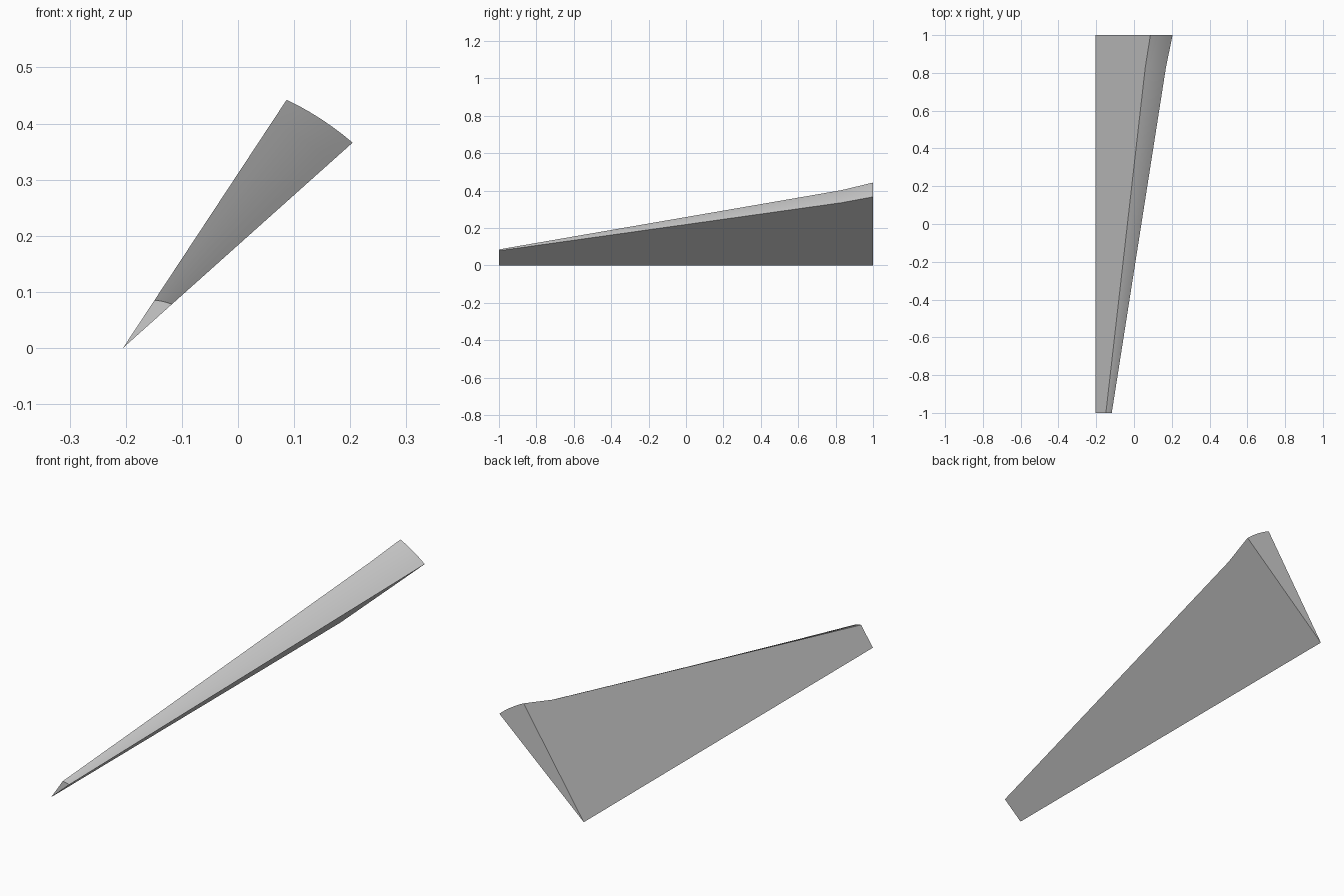
import bpy, bmesh
from math import sin, cos, radians

if "Cube" in bpy.data.objects:
    bpy.data.objects.remove(bpy.data.objects["Cube"])

APEX_X = -0.205
SEGMENTS = 6
A_TOP, A_LOW = radians(56.6), radians(41.8)
# y position, radius at upper edge, radius at lower edge
STATIONS = [(-1.0, 0.102, 0.117), (0.83, 0.481, 0.502), (1.0, 0.53, 0.549)]

bm = bmesh.new()


def section(y, r_top, r_low):
    """Pie-slice outline: apex followed by the curved outer edge."""
    ring = [bm.verts.new((APEX_X, y, 0))]
    for i in range(SEGMENTS + 1):
        t = i / SEGMENTS
        a = A_TOP + (A_LOW - A_TOP) * t
        r = r_top + (r_low - r_top) * t
        ring.append(bm.verts.new((APEX_X + r * cos(a), y, r * sin(a))))
    return ring


# Loft the tapering slice and close both ends
rings = [section(*s) for s in STATIONS]
for a, b in zip(rings, rings[1:]):
    n = len(a)
    for i in range(n):
        j = (i + 1) % n
        bm.faces.new((a[i], a[j], b[j], b[i]))
bm.faces.new(rings[0])
bm.faces.new(rings[-1])
bmesh.ops.recalc_face_normals(bm, faces=bm.faces)

mesh = bpy.data.meshes.new("tapered_wedge")
bm.to_mesh(mesh)
bm.free()
wedge = bpy.data.objects.new("tapered_wedge", mesh)
bpy.context.collection.objects.link(wedge)

# Smooth outer curve, sharp wedge edges
bpy.context.view_layer.objects.active = wedge
wedge.select_set(True)
bpy.ops.object.shade_smooth_by_angle(angle=radians(30))
